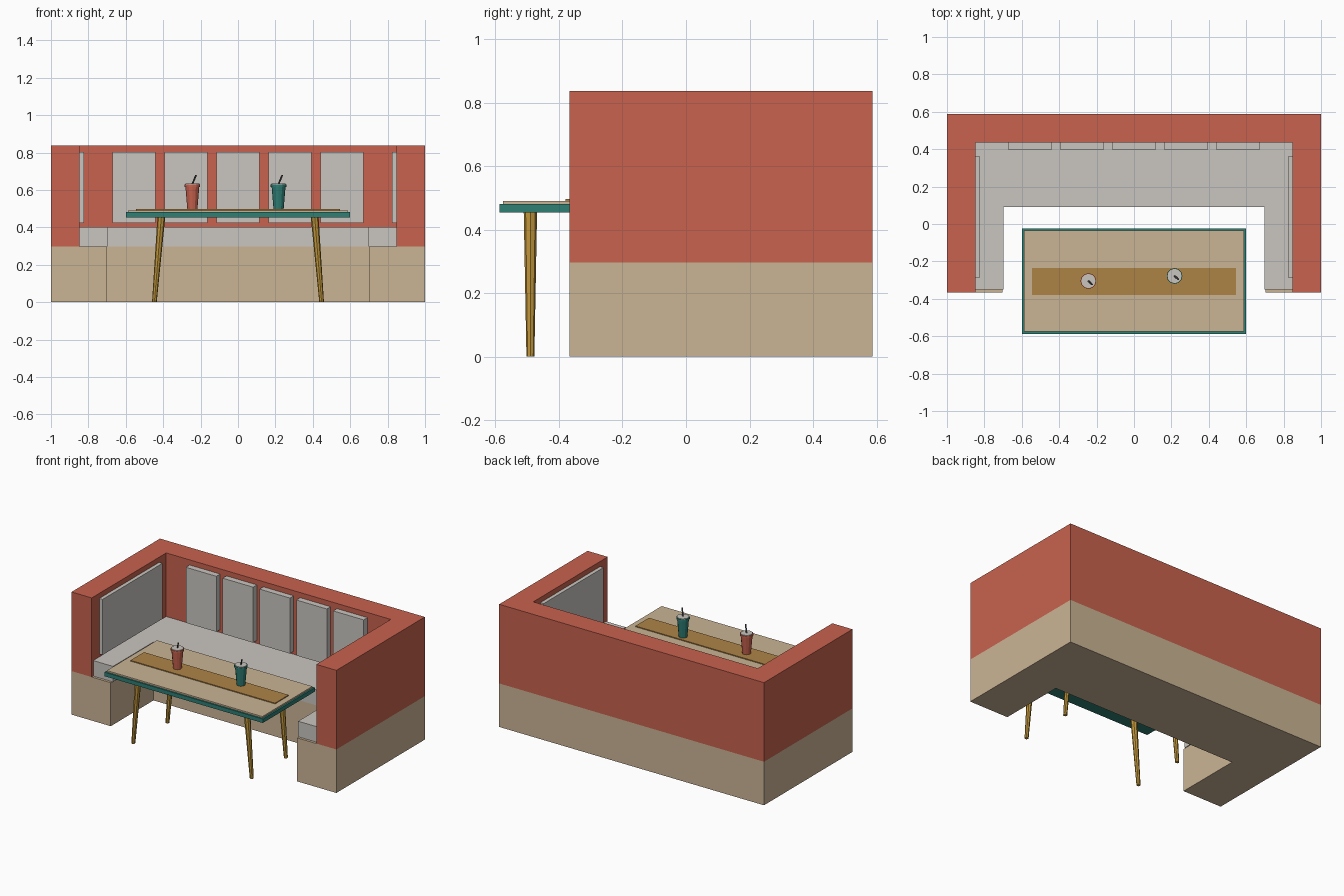
import bpy, bmesh, math
from mathutils import Vector

if "Cube" in bpy.data.objects:
    bpy.data.objects.remove(bpy.data.objects["Cube"])


def srgb(r, g, b):
    lin = [((c / 255 + 0.055) / 1.055) ** 2.4 for c in (r, g, b)]
    return (*lin, 1)


def material(name, rgb):
    m = bpy.data.materials.new(name)
    m.diffuse_color = srgb(*rgb)
    m.use_nodes = True
    m.node_tree.nodes["Principled BSDF"].inputs["Base Color"].default_value = m.diffuse_color
    return m


RED = material("brick red", (200, 98, 78))
TAN = material("tan", (203, 181, 149))
GREY = material("pale grey", (202, 198, 192))
TEAL = material("teal", (46, 126, 116))
GOLD = material("gold", (190, 148, 58))
BROWN = material("caramel", (174, 131, 70))
DARK = material("dark grey", (85, 85, 85))


def finish(name, bm, mat):
    bmesh.ops.recalc_face_normals(bm, faces=bm.faces)
    me = bpy.data.meshes.new(name)
    bm.to_mesh(me)
    bm.free()
    me.materials.append(mat)
    ob = bpy.data.objects.new(name, me)
    bpy.context.collection.objects.link(ob)
    return ob


def prism(name, outline, z0, z1, mat):
    """Extrude an outline in plan between two heights."""
    bm = bmesh.new()
    face = bm.faces.new([bm.verts.new((x, y, z0)) for x, y in outline])
    ext = bmesh.ops.extrude_face_region(bm, geom=[face])
    for v in ext["geom"]:
        if isinstance(v, bmesh.types.BMVert):
            v.co.z = z1
    return finish(name, bm, mat)


def box(name, x0, x1, y0, y1, z0, z1, mat):
    return prism(name, [(x0, y0), (x1, y0), (x1, y1), (x0, y1)], z0, z1, mat)


def u_shape(name, xo, xi, front, yi, yo, z0, z1, mat):
    half = [(xi, yi), (xi, front), (xo, front), (xo, yo)]
    return prism(name, half + [(-x, y) for x, y in reversed(half)], z0, z1, mat)


def tube(name, rings, sides, mat, turn=0.0):
    """Skin level rings given as (centre, radius), capped at both ends."""
    bm = bmesh.new()
    loops = []
    for c, r in rings:
        loops.append([bm.verts.new((c[0] + r * math.cos(turn + math.tau * i / sides),
                                    c[1] + r * math.sin(turn + math.tau * i / sides),
                                    c[2])) for i in range(sides)])
    for a, b in zip(loops, loops[1:]):
        for i in range(sides):
            j = (i + 1) % sides
            bm.faces.new((a[i], a[j], b[j], b[i]))
    bm.faces.new(loops[0])
    bm.faces.new(loops[-1])
    return finish(name, bm, mat)


# Booth: plinth, surrounding wall, seat cushion
FRONT, BACK, SEAT = -0.367, 0.587, 0.297
u_shape("booth_base", 1.0, 0.704, FRONT, 0.094, BACK, 0.0, SEAT, TAN)
u_shape("booth_wall", 1.0, 0.848, FRONT, 0.437, BACK, SEAT, 0.837, RED)
u_shape("seat_cushion", 0.848, 0.699, -0.35, 0.09, 0.437, SEAT, 0.403, GREY)

# Padded back panels
for i in range(5):
    x = (i - 2) * 0.278
    box(f"back_panel_{i + 1}", x - 0.115, x + 0.115, 0.396, 0.437, 0.423, 0.802, GREY)
for side, s in (("left", -1), ("right", 1)):
    box(f"side_panel_{side}", s * 0.823, s * 0.848, -0.285, 0.36, 0.423, 0.802, GREY)

# Table: edged slab, top surface, runner
box("table_slab", -0.598, 0.598, -0.587, -0.024, 0.454, 0.481, TEAL)
box("table_top", -0.587, 0.587, -0.576, -0.036, 0.481, 0.491, TAN)
box("table_runner", -0.546, 0.546, -0.38, -0.234, 0.491, 0.497, BROWN)

# Splayed tapering legs
for s in (-1, 1):
    for y in (-0.49, -0.122):
        tube("table_leg", [((s * 0.447, y, 0.0), 0.0125), ((s * 0.41, y, 0.454), 0.021)],
             8, GOLD)

# Drinks: tapered cup with rim, lid and leaning straw
for label, x, y, mat in (("red", -0.244, -0.305, RED), ("teal", 0.217, -0.278, TEAL)):
    profile = [(0.497, 0.027), (0.617, 0.037), (0.617, 0.042), (0.63, 0.042)]
    tube(f"{label}_cup", [((x, y, z), r) for z, r in profile], 12, mat)
    tube(f"{label}_cup_lid", [((x, y, 0.63), 0.038), ((x, y, 0.634), 0.038)], 12, GREY)
    tube(f"{label}_cup_straw", [((x, y, 0.632), 0.005),
                                ((x + 0.02, y - 0.018, 0.68), 0.005)], 6, DARK)
